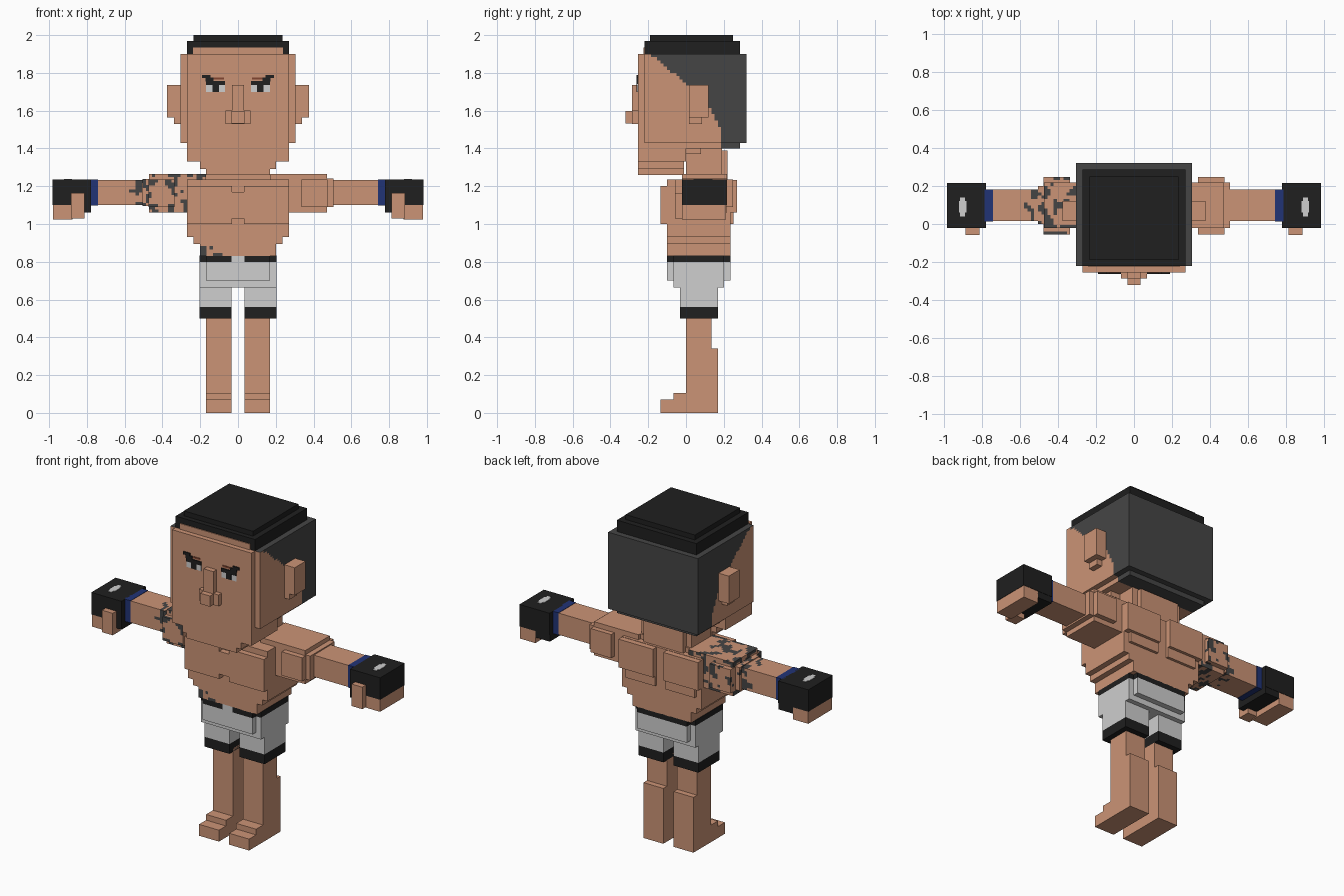
import bpy, bmesh
from mathutils import Vector, noise

if "Cube" in bpy.data.objects:
    bpy.data.objects.remove(bpy.data.objects["Cube"])


def material(name, rgb):
    m = bpy.data.materials.new(name)
    m.diffuse_color = (*rgb, 1)
    m.use_nodes = True
    m.node_tree.nodes["Principled BSDF"].inputs["Base Color"].default_value = m.diffuse_color
    return m


SKIN = material("skin", (0.60, 0.295, 0.18))
BLACK = material("black", (0.014, 0.014, 0.014))
SHAVED = material("shaved_hair", (0.06, 0.06, 0.06))
WHITE = material("white", (0.62, 0.62, 0.62))
BLUE = material("blue", (0.015, 0.033, 0.18))
BROWN = material("brown", (0.22, 0.06, 0.03))


def part(name, boxes, mats, rule=None, cell=None):
    """Object made of boxes (x0,x1,y0,y1,z0,z1); rule(centre, normal) picks a material per cell."""
    bm = bmesh.new()
    for b in boxes:
        lo, hi = Vector(b[0::2]), Vector(b[1::2])
        n = [max(1, round((hi[i] - lo[i]) / cell)) if cell else 1 for i in range(3)]
        for a in range(3):
            u, v = (a + 1) % 3, (a + 2) % 3
            for side in (0, 1):
                for i in range(n[u]):
                    for j in range(n[v]):
                        vs = []
                        for du, dv in ((0, 0), (1, 0), (1, 1), (0, 1)):
                            p = Vector()
                            p[a] = hi[a] if side else lo[a]
                            p[u] = lo[u] + (hi[u] - lo[u]) * (i + du) / n[u]
                            p[v] = lo[v] + (hi[v] - lo[v]) * (j + dv) / n[v]
                            vs.append(bm.verts.new(p))
                        f = bm.faces.new(vs if side else vs[::-1])
                        if rule:
                            f.normal_update()
                            f.material_index = int(rule(f.calc_center_median(), f.normal))
    bmesh.ops.remove_doubles(bm, verts=bm.verts, dist=1e-5)
    me = bpy.data.meshes.new(name)
    bm.to_mesh(me)
    bm.free()
    for m in mats:
        me.materials.append(m)
    ob = bpy.data.objects.new(name, me)
    bpy.context.collection.objects.link(ob)
    return ob


def flip(boxes):
    return [(-b[1], -b[0], *b[2:]) for b in boxes]


def pair(name, boxes, mats, rule=None, cell=None):
    part("left_" + name, boxes, mats, rule, cell)
    part("right_" + name, flip(boxes), mats, rule, cell)


# Head with shaved sides and back
def shaved(c, n):
    if n.z > 0.5:
        return True
    if n.y < -0.5:
        return False
    if c.z > 1.66:
        edge = -0.19 + (1.9 - c.z) * 1.2
    else:
        edge = min(0.19, 0.10 + (1.66 - c.z) * 0.5)
    return c.y > edge


part("head", [(-.305, .305, -.22, .32, 1.43, 1.90), (-.27, .27, -.20, .285, 1.40, 1.44)],
     [SKIN, SHAVED], shaved, 0.0168)
part("face", [(-.27, .27, -.255, -.1, 1.33, 1.90)], [SKIN])
part("jaw", [(-.27, .27, -.22, .0, 1.33, 1.44), (-.235, .235, -.22, .08, 1.37, 1.42),
             (-.20, .20, -.255, -.01, 1.29, 1.34), (-.17, .17, -.255, -.01, 1.26, 1.30)], [SKIN])
part("neck", [(-.17, .17, .0, .19, 1.18, 1.42), (-.135, .135, .1, .22, 1.2, 1.39),
              (-.235, .235, .0, .2, 1.2, 1.266)], [SKIN])
part("nose", [(-.033, .033, -.287, -.2, 1.53, 1.735), (-.067, .067, -.285, -.2, 1.53, 1.60),
              (-.034, .034, -.32, -.2, 1.532, 1.598)], [SKIN])
pair("ear", [(.29, .375, .015, .12, 1.565, 1.735), (.29, .34, .015, .085, 1.53, 1.57)], [SKIN])

# Cropped hair on top, with the forehead showing below the fringe
part("hair", [(-.27, .27, -.22, .285, 1.90, 1.97), (-.235, .235, -.19, .25, 1.96, 2.0)], [BLACK])
part("forehead", [(-.238, .238, -.225, -.215, 1.90, 1.935)], [SKIN])

# Eyes and brows as thin plates
pair("eye_white", [(.07, .17, -.259, -.25, 1.70, 1.74)], [WHITE])
pair("pupil", [(.10, .136, -.261, -.25, 1.70, 1.745)], [BLACK])
pair("brow", [(.068, .17, -.262, -.25, 1.735, 1.757), (.13, .172, -.262, -.25, 1.755, 1.775),
              (.145, .19, -.262, -.25, 1.773, 1.79)], [BLACK])
pair("brow_shade", [(.075, .13, -.258, -.25, 1.765, 1.775)], [BROWN])


# Torso, with ink on the belly's lower corner
def ink(c, scale=24, level=0.1):
    return noise.noise(c * scale + Vector((3.1, 7.7, 1.3))) > level


def belly_ink(c, n):
    return n.y < -.5 and c.z < .89 and c.x < -.03 and c.x + (c.z - .83) * 2 < -.05 and ink(c, 30, -.1)


part("torso", [(-.27, .27, -.10, .235, .93, 1.235)], [SKIN])
part("waist", [(-.235, .235, -.10, .235, .895, .94), (-.20, .20, -.10, .235, .83, .90)],
     [SKIN, SHAVED], belly_ink, 0.0168)
pair("chest", [(.033, .27, -.135, -.05, 1.0, 1.2)], [SKIN])
part("breastbone", [(-.033, .033, -.135, -.05, 1.03, 1.17)], [SKIN])
pair("shoulder_blade", [(.035, .27, .2, .27, 1.06, 1.233), (.035, .235, .2, .252, 1.0, 1.1)], [SKIN])

# Shoulders, upper arms and forearms; one arm is tattooed
shoulder = [(.17, .472, -.022, .217, 1.06, 1.266), (.335, .475, -.055, .248, 1.09, 1.235)]
upper_arm = [(.45, .505, -.02, .217, 1.09, 1.24)]
forearm = [(.49, .75, .015, .18, 1.10, 1.233)]
part("left_shoulder", shoulder, [SKIN])
part("left_upper_arm", upper_arm, [SKIN])
part("left_forearm", forearm, [SKIN])


def sleeve(c, n):
    return -.57 < c.x < -.17 and ink(c)


part("right_shoulder", flip(shoulder), [SKIN, SHAVED], sleeve, 0.0168)
part("right_upper_arm", flip([(.45, .505, .0, .2, 1.095, 1.238)]), [SKIN, SHAVED], sleeve, 0.0168)
part("right_forearm", flip(forearm), [SKIN, SHAVED], sleeve, 0.0168)

# Gloves with wrist bands, badge plates, bare fingers and thumbs
pair("wrist_band", [(.74, .785, .013, .182, 1.098, 1.235)], [BLUE])
pair("glove", [(.777, .982, -.022, .215, 1.10, 1.235), (.777, .88, -.02, .213, 1.06, 1.11)], [BLACK])
pair("glove_badge", [(.888, .913, .04, .14, 1.23, 1.238), (.88, .92, .06, .12, 1.23, 1.238)], [WHITE])
pair("fingers", [(.875, .98, -.02, .213, 1.025, 1.102)], [SKIN])
pair("thumb", [(.812, .885, -.057, .02, 1.03, 1.165)], [SKIN])


# Shorts with a waistband and hems
def waistband(c, n):
    return c.z > .80 and not (n.y < -.5 and abs(c.x) < .033)


part("shorts", [(-.203, .203, -.067, .2, .665, .832), (-.17, .17, -.10, .235, .70, .832)],
     [WHITE, BLACK], waistband, 0.0335)
pair("shorts_leg", [(.035, .203, -.033, .17, .56, .67)], [WHITE])
pair("shorts_hem", [(.035, .203, -.033, .17, .5, .56)], [BLACK])

# Legs with calves and stepped feet
pair("leg", [(.035, .17, .0, .135, .0, .52), (.035, .17, .05, .17, .0, .34)], [SKIN])
pair("foot", [(.035, .17, -.135, .05, .0, .07), (.035, .17, -.067, .05, .0, .105)], [SKIN])
